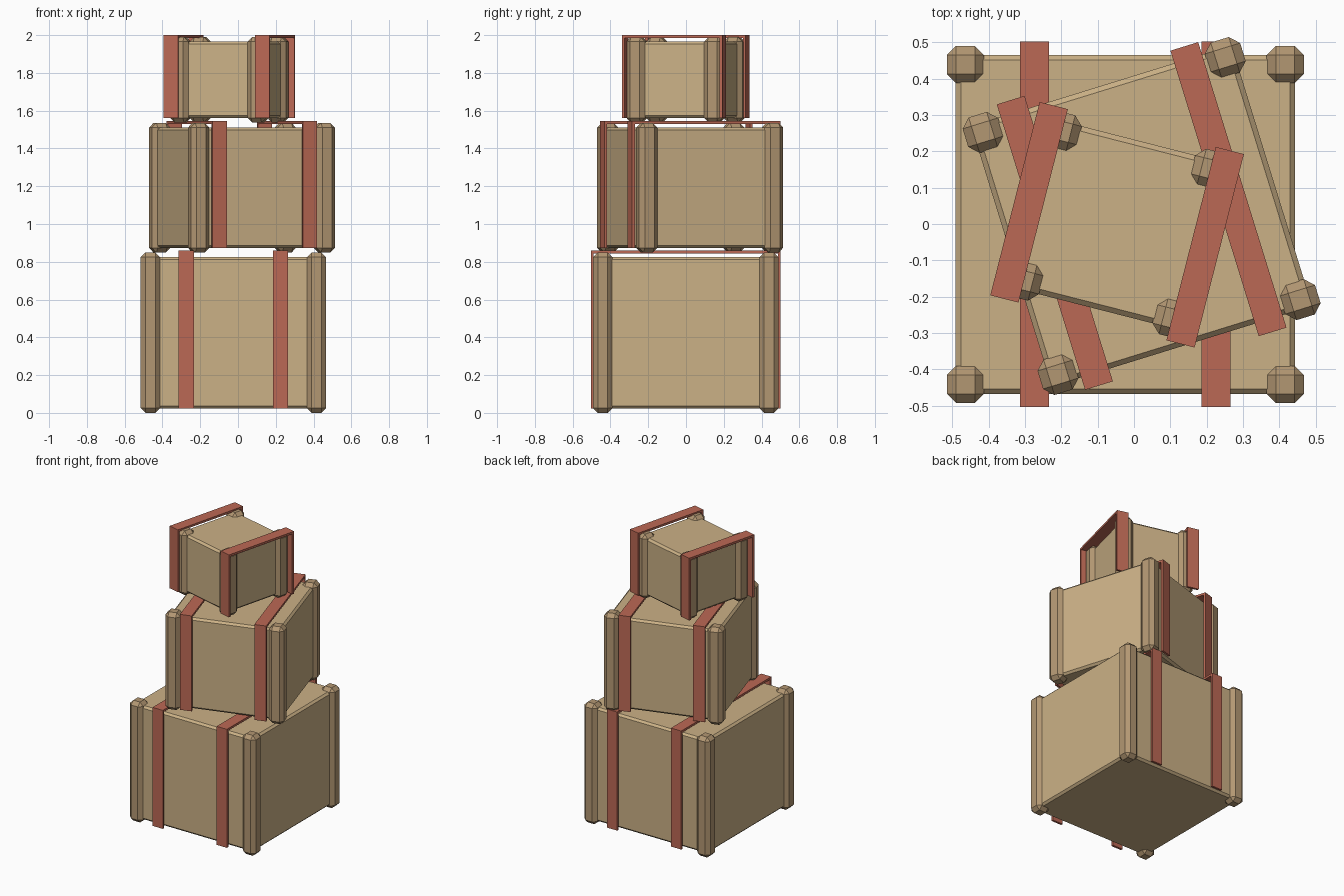
import bpy, bmesh
from mathutils import Matrix, Vector

if "Cube" in bpy.data.objects:
    bpy.data.objects.remove(bpy.data.objects["Cube"])


def material(name, rgb):
    m = bpy.data.materials.new(name)
    m.diffuse_color = (*rgb, 1)
    m.use_nodes = True
    m.node_tree.nodes["Principled BSDF"].inputs["Base Color"].default_value = m.diffuse_color
    return m


WOOD = material("wood", (0.60, 0.44, 0.24))
TRIM = material("dark_wood", (0.45, 0.31, 0.17))
BAND = material("red_band", (0.50, 0.14, 0.09))


def finish(name, bm, mat, place):
    bmesh.ops.recalc_face_normals(bm, faces=bm.faces)
    me = bpy.data.meshes.new(name)
    bm.to_mesh(me)
    bm.free()
    me.materials.append(mat)
    ob = bpy.data.objects.new(name, me)
    ob.matrix_world = place
    bpy.context.collection.objects.link(ob)
    return ob


def chamfered_box(name, center, size, bevel, mat, place):
    bm = bmesh.new()
    bmesh.ops.create_cube(bm, size=1)
    bmesh.ops.scale(bm, vec=size, verts=bm.verts)
    bmesh.ops.translate(bm, vec=center, verts=bm.verts)
    bmesh.ops.bevel(bm, geom=bm.edges[:], offset=bevel, segments=1, affect='EDGES')
    return finish(name, bm, mat, place)


def strap(name, x, half, z0, z1, place, width=0.08, t=0.015):
    # upside-down U profile in the y-z plane, extruded along x
    pts = [(-half, z0), (-half, z1), (half, z1), (half, z0),
           (half - t, z0), (half - t, z1 - t), (t - half, z1 - t), (t - half, z0)]
    bm = bmesh.new()
    face = bm.faces.new([bm.verts.new((x - width / 2, y, z)) for y, z in pts])
    ext = bmesh.ops.extrude_face_region(bm, geom=[face])
    moved = [v for v in ext["geom"] if isinstance(v, bmesh.types.BMVert)]
    bmesh.ops.translate(bm, vec=(width, 0, 0), verts=moved)
    return finish(name, bm, BAND, place)


def crate(label, x, y, angle, half, z0, z1):
    place = Matrix.Translation((x, y, 0)) @ Matrix.Rotation(angle, 4, 'Z')
    mid, high = (z0 + z1) / 2, z1 - z0
    # box body
    chamfered_box(f"{label}_crate_body", Vector((0, 0, mid)),
                  (2 * half, 2 * half, high), 0.014, WOOD, place)
    # corner posts
    off = half - 0.0265
    for sx, nx in ((-1, "left"), (1, "right")):
        for sy, ny in ((-1, "front"), (1, "back")):
            chamfered_box(f"{label}_post_{ny}_{nx}", Vector((sx * off, sy * off, mid)),
                          (0.102, 0.102, high + 0.046), 0.025, TRIM, place)
        # strap over the top, running front to back
        strap(f"{label}_strap_{nx}", sx * 0.25, half + 0.036, z0, z1 + 0.033, place)


crate("bottom", -0.024, -0.001, 0.0, 0.4665, 0.023, 0.826)
crate("middle", 0.021, 0.022, 0.30, 0.375, 0.872, 1.512)
crate("top", -0.0465, -0.002, -0.25, 0.2385, 1.560, 1.967)
